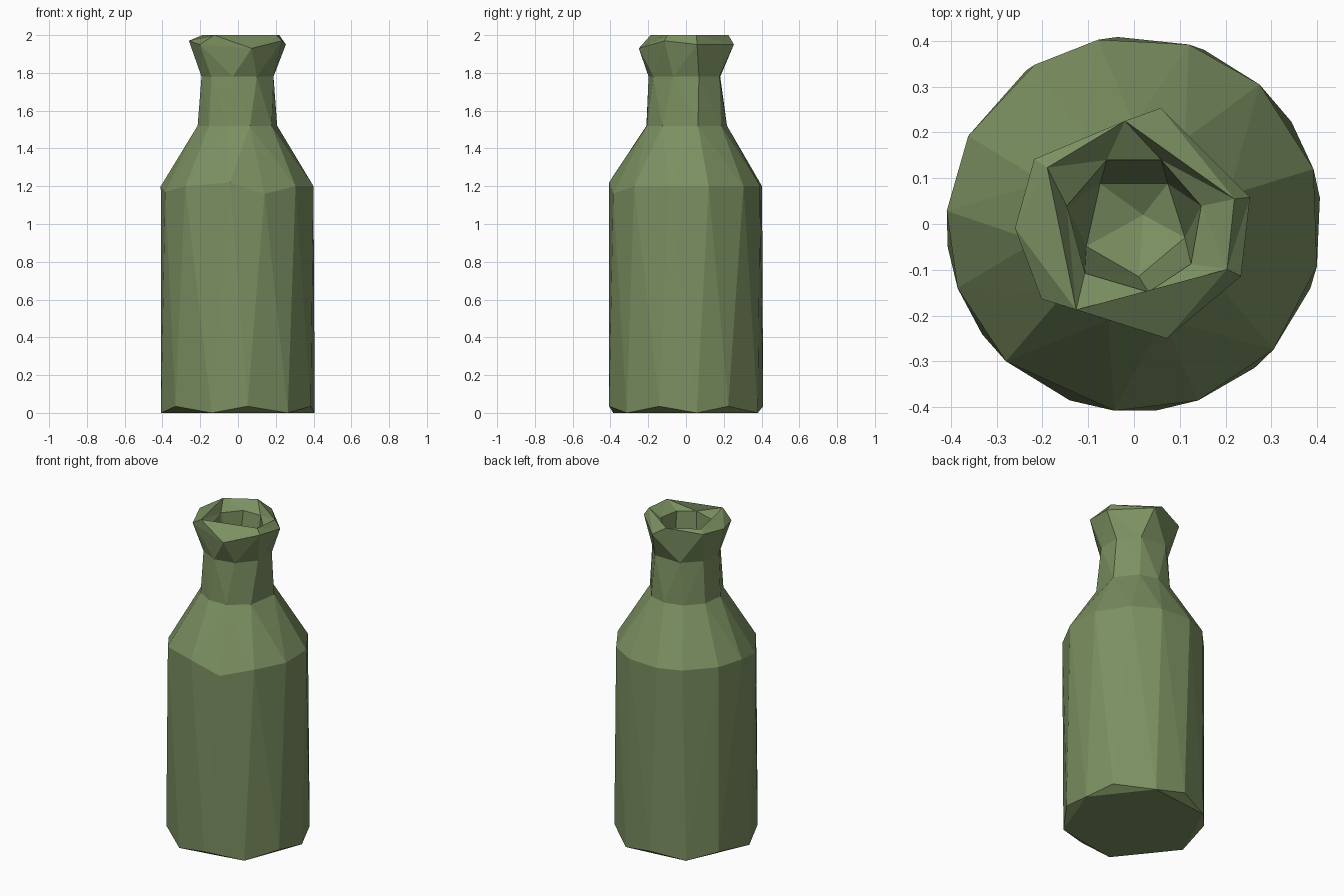
import bpy, bmesh
from math import radians, cos, sin

if "Cube" in bpy.data.objects:
    bpy.data.objects.remove(bpy.data.objects["Cube"])

bm = bmesh.new()


def ring(r, z, angles):
    """Irregular ring: list of angles, or (angle, z) pairs, counter-clockwise."""
    out = []
    for a in angles:
        a, h = a if isinstance(a, tuple) else (a, z)
        t = radians(a)
        out.append((a, bm.verts.new((r * cos(t), r * sin(t), h))))
    return out


def stitch(lo, hi):
    """Triangulate the band between two rings of different side counts."""
    i = j = 0
    n, m = len(lo), len(hi)

    def ang(s, k):
        return s[k % len(s)][0] + 360 * (k // len(s))

    while i < n or j < m:
        a, b = lo[i % n][1], hi[j % m][1]
        step_lo = j >= m or (i < n and ang(lo, i) + ang(lo, i + 1) <= ang(hi, j) + ang(hi, j + 1))
        if step_lo:
            bm.faces.new((a, lo[(i + 1) % n][1], b))
            i += 1
        else:
            bm.faces.new((a, hi[(j + 1) % m][1], b))
            j += 1


# Base: chipped foot edge alternating between floor and slightly raised
base = ring(0.41, 0.035, [(8, 0), 33, (68, 0), 95, (125, 0), 152, (187, 0),
                          216, (250, 0), 277, (310, 0), 340])
foot = [v for a, v in base if v.co.z == 0]
for k in range(6):
    bm.faces.new((foot[k], base[2 * k + 1][1], foot[(k + 1) % 6]))
bm.faces.new(foot[::-1])

# Body, shoulder and neck
body = ring(0.41, 1.2, [17, 48, 73, 101, 122, 152, 176, (200, 1.17), 227,
                        (264, 1.22), (290, 1.16), 318, 347])
shoulder = ring(0.217, 1.52, [17, 59, 90, 121, 155, 190, 225, 255, 287, 325])
neck = ring(0.2, 1.78, [20, 62, 115, 155, 195, 225, 262, 300, 340])

# Flared lip, and inside of the neck
lip = ring(0.26, 1.95, [13, 77, (147, 1.98), (182, 1.97), 219, (286, 1.93), (334, 1.97)])
rim = ring(0.226, 2.0, [14, 95, 147, 236, 334])
mouth = ring(0.152, 1.95, [15, 67, 113, 165, 225, 282, 325])
inner = ring(0.115, 1.62, [50, 130, 205, 275, 345])

rings = [base, body, shoulder, neck, lip, rim, mouth, inner]
for lo, hi in zip(rings, rings[1:]):
    stitch(lo, hi)
centre = bm.verts.new((0.02, 0.02, 1.58))
for k in range(5):
    bm.faces.new((inner[k][1], inner[(k + 1) % 5][1], centre))

bmesh.ops.recalc_face_normals(bm, faces=bm.faces)
mesh = bpy.data.meshes.new("bottle")
bm.to_mesh(mesh)
bm.free()
bottle = bpy.data.objects.new("bottle", mesh)
bpy.context.collection.objects.link(bottle)

# Olive green glass
mat = bpy.data.materials.new("olive_green")
mat.diffuse_color = (0.2, 0.28, 0.12, 1)
mat.use_nodes = True
mat.node_tree.nodes["Principled BSDF"].inputs["Base Color"].default_value = mat.diffuse_color
mesh.materials.append(mat)
